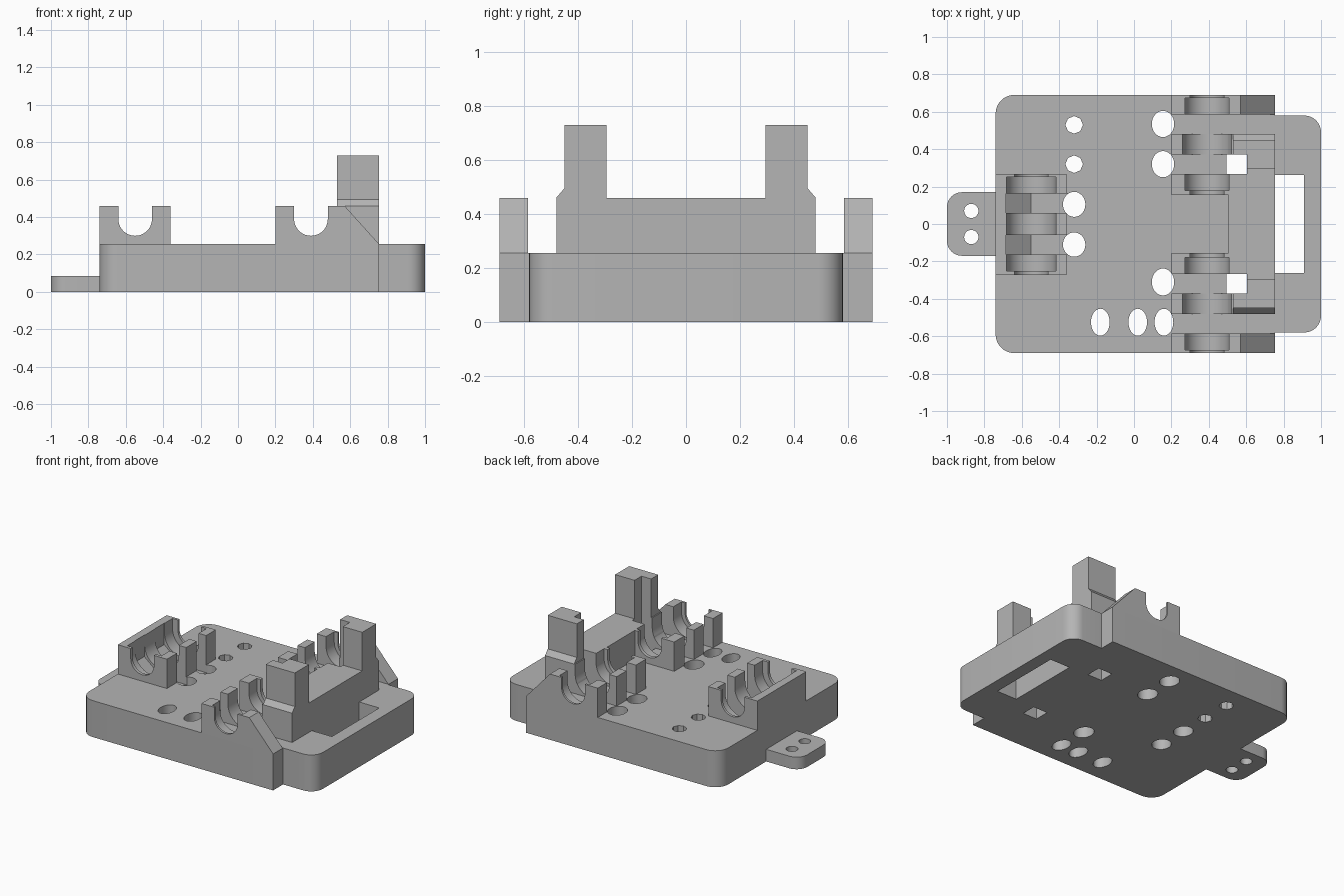
import bpy, bmesh, math

if "Cube" in bpy.data.objects:
    bpy.data.objects.remove(bpy.data.objects["Cube"], do_unlink=True)

grey = bpy.data.materials.new("grey plastic")
grey.use_nodes = True
grey.diffuse_color = (0.46, 0.46, 0.46, 1)
grey.node_tree.nodes["Principled BSDF"].inputs["Base Color"].default_value = (0.46, 0.46, 0.46, 1)

PLATE_TOP, HOLDER_TOP, AXIS_Z = 0.255, 0.46, 0.39


def prism(name, profile, axis, lo, hi):
    """Extrude a 2D profile along an axis from lo to hi."""
    place = {"x": lambda a, b, t: (t, a, b),
             "y": lambda a, b, t: (a, t, b),
             "z": lambda a, b, t: (a, b, t)}[axis]
    bm = bmesh.new()
    rings = [[bm.verts.new(place(a, b, t)) for a, b in profile] for t in (lo, hi)]
    n = len(profile)
    for ring in rings:
        bm.faces.new(ring)
    for i in range(n):
        j = (i + 1) % n
        bm.faces.new((rings[0][i], rings[0][j], rings[1][j], rings[1][i]))
    bmesh.ops.recalc_face_normals(bm, faces=bm.faces)
    mesh = bpy.data.meshes.new(name)
    bm.to_mesh(mesh)
    bm.free()
    mesh.materials.append(grey)
    obj = bpy.data.objects.new(name, mesh)
    bpy.context.collection.objects.link(obj)
    return obj


def rect(x0, x1, y0, y1, left=0, right=0):
    """Rectangle with rounded left and / or right corners."""
    pts = []
    for x, y, r, sx, sy, start in ((x1, y1, right, -1, -1, 0), (x0, y1, left, 1, -1, 90),
                                   (x0, y0, left, 1, 1, 180), (x1, y0, right, -1, 1, 270)):
        if r == 0:
            pts.append((x, y))
            continue
        for i in range(9):
            a = math.radians(start + i * 90 / 8)
            pts.append((x + sx * r + r * math.cos(a), y + sy * r + r * math.sin(a)))
    return pts


def box(name, x0, x1, y0, y1, z0, z1):
    return prism(name, rect(x0, x1, y0, y1), "z", z0, z1)


def ellipse(x, y, rx, ry, n=32):
    return [(x + rx * math.cos(math.tau * i / n), y + ry * math.sin(math.tau * i / n))
            for i in range(n)]


def trough(x, r):
    """U-shaped section, open at the top."""
    arc = [(x + r * math.cos(a), AXIS_Z + r * math.sin(a))
           for a in (math.pi * (1 + i / 24) for i in range(25))]
    return arc + [(x + r, 0.6), (x - r, 0.6)]


def cut(obj, *args):
    """Subtract a prism from an object."""
    cutter = prism("cutter", *args)
    cutter.hide_render = True
    mod = obj.modifiers.new("cut", "BOOLEAN")
    mod.operation, mod.solver, mod.object = "DIFFERENCE", "EXACT", cutter
    bpy.context.view_layer.objects.active = obj
    bpy.ops.object.modifier_apply(modifier=mod.name)
    bpy.data.objects.remove(cutter, do_unlink=True)


def span(side, a, b):
    """Order a y range after mirroring."""
    return sorted((side * a, side * b))


# Base plate, end frame with slot, and mounting tab
plate = prism("base_plate", rect(-0.74, 0.755, -0.69, 0.69, left=0.1), "z", 0, PLATE_TOP)
frame = prism("end_frame", rect(0.755, 1.0, -0.58, 0.58, right=0.09), "z", 0, PLATE_TOP)
cut(frame, rect(0.7, 0.91, -0.262, 0.262), "z", -0.1, 0.5)
tab = prism("mounting_tab", rect(-1.0, -0.74, -0.17, 0.17, left=0.08), "z", 0, 0.085)
for y in (-0.07, 0.07):
    cut(tab, ellipse(-0.87, y, 0.038, 0.038), "z", -0.1, 0.5)

# Through holes in the plate
holes = [(-0.32, 0.53, 0.047, 0.047, 8), (-0.32, 0.32, 0.047, 0.047, 8),
         (-0.32, 0.105, 0.06, 0.067, 32), (-0.32, -0.11, 0.06, 0.065, 32),
         (-0.18, -0.525, 0.05, 0.072, 32), (0.02, -0.525, 0.05, 0.072, 32),
         (0.16, -0.525, 0.05, 0.072, 32), (0.155, -0.31, 0.06, 0.072, 32),
         (0.155, 0.32, 0.06, 0.07, 32), (0.155, 0.535, 0.06, 0.07, 32)]
for h in holes:
    cut(plate, ellipse(*h), "z", -0.1, 0.5)

# Single bearing holder with strap grooves
single = box("single_bearing_holder", -0.74, -0.36, -0.272, 0.268, PLATE_TOP, HOLDER_TOP)
cut(single, trough(-0.55, 0.09), "y", -0.4, 0.4)
cut(single, trough(-0.55, 0.132), "y", -0.25, 0.25)
groove = [(-0.685, 0.6), (-0.685, 0.31), (-0.55, 0.2), (-0.33, 0.2), (-0.33, 0.6)]
for y in (-0.11, 0.11):
    cut(single, groove, "y", y - 0.052, y + 0.052)
    cut(plate, groove, "y", y - 0.052, y + 0.052)

# Centre block between the two bearing pairs
block = box("belt_block", 0.505, 0.755, -0.48, 0.48, PLATE_TOP, HOLDER_TOP)

for side, label in ((1, "back"), (-1, "front")):
    # Outer buttress wall and inner holder carrying one bearing
    lo, hi = span(side, 0.585, 0.69)
    wall = prism(label + "_buttress",
                 [(0.2, PLATE_TOP), (0.755, PLATE_TOP), (0.57, HOLDER_TOP), (0.2, HOLDER_TOP)],
                 "y", lo, hi)
    lo, hi = span(side, 0.155, 0.48)
    holder = box(label + "_bearing_holder", 0.2, 0.505, lo, hi, PLATE_TOP, HOLDER_TOP)

    # Bearing trough, wider in the middle, narrow at the ends
    for r, a, b in ((0.09, 0.1, 0.8), (0.118, 0.18, 0.675), (0.132, 0.37, 0.5)):
        for part in (wall, holder, block):
            if part is wall and b < 0.6:
                continue
            cut(part, trough(0.39, r), "y", *span(side, a, b))

    # Strap gap and square strap hole
    lo, hi = span(side, 0.268, 0.372)
    cut(holder, rect(0.1, 0.6, lo, hi), "z", 0.2, 0.6)

    # Tall pillar with chamfered foot
    pillar = prism(label + "_pillar",
                   [(side * y, z) for y, z in ((0.295, HOLDER_TOP), (0.48, HOLDER_TOP),
                                               (0.45, 0.495), (0.45, 0.73), (0.295, 0.73))],
                   "x", 0.53, 0.755)
    for part in (plate, block, pillar):
        cut(part, rect(0.495, 0.605, lo, hi), "z", -0.1, 1.0)

# Smooth curved walls, keep the hard edges
for obj in bpy.context.scene.objects:
    if obj.type == "MESH":
        bpy.ops.object.select_all(action="DESELECT")
        obj.select_set(True)
        bpy.context.view_layer.objects.active = obj
        bpy.ops.object.shade_smooth_by_angle(angle=math.radians(30))
